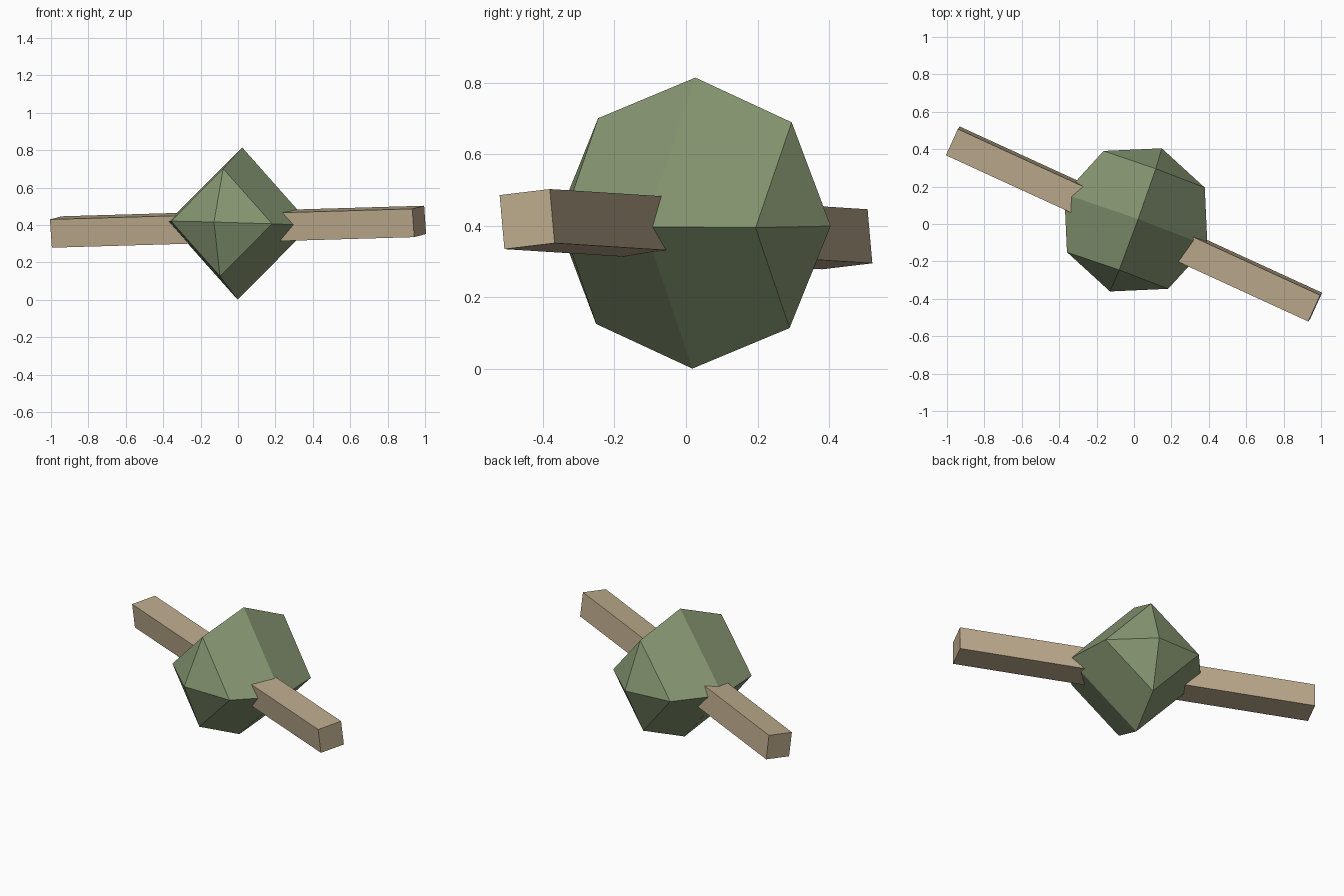
import bpy
from mathutils import Vector, Matrix

if "Cube" in bpy.data.objects:
    bpy.data.objects.remove(bpy.data.objects["Cube"])


def material(name, rgb):
    m = bpy.data.materials.new(name)
    m.diffuse_color = (*rgb, 1)
    m.use_nodes = True
    m.node_tree.nodes["Principled BSDF"].inputs["Base Color"].default_value = m.diffuse_color
    return m


def frame(main, second, centre, order, scale=(1, 1, 1)):
    """Orthonormal frame; order maps (main, second, third) to local axes."""
    a = Vector(main).normalized()
    b = Vector(second)
    b = (b - a * b.dot(a)).normalized()
    axes = (a, b, a.cross(b))
    cols = [axes[i] * s for i, s in zip(order, scale)]
    m = Matrix((cols[0], cols[1], cols[2])).transposed().to_4x4()
    m.translation = centre
    return m


def place(name, matrix, mat):
    ob = bpy.context.object
    ob.name = name
    ob.data.transform(matrix)
    ob.data.materials.append(mat)
    for p in ob.data.polygons:
        p.use_smooth = False
    return ob


green = material("moss green", (0.235, 0.301, 0.165))
tan = material("tan wood", (0.515, 0.413, 0.270))

# faceted body: four-sided, four-ring sphere lying on its side
bpy.ops.mesh.primitive_uv_sphere_add(segments=4, ring_count=4, radius=0.407)
place("body", frame((0.34, 0.94, -0.02), (0.03, 0.01, 1),
                    (0.01, 0.022, 0.408), (1, 2, 0)), green)

# square bar running right through the body
bpy.ops.mesh.primitive_cube_add(size=1)
place("cross_bar", frame((1.938, -0.889, 0.0565), (0.062, 0.138, 0.0165),
                         (0, 0, 0.391), (0, 1, 2), (2.132, 0.155, 0.152)), tan)
